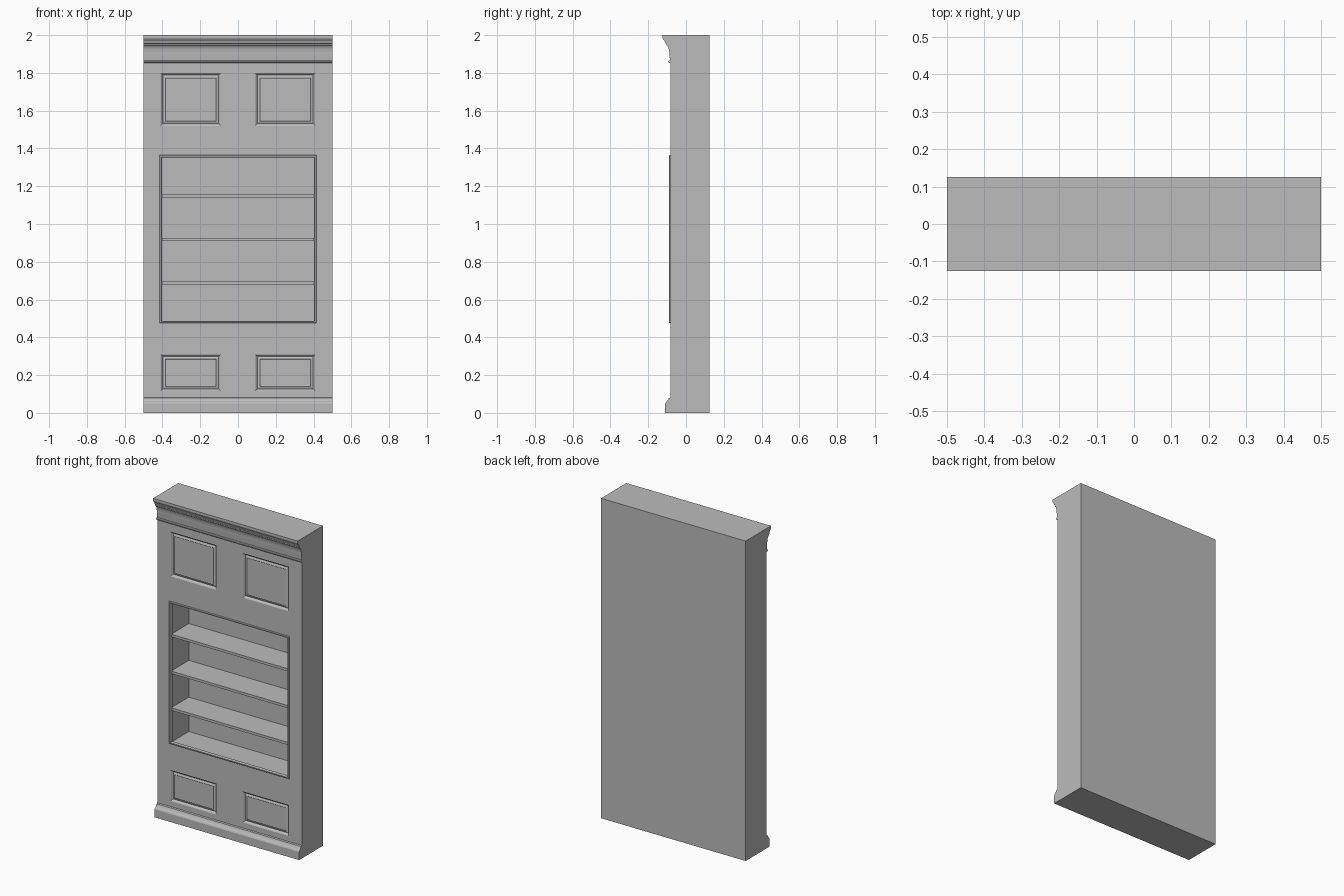
import bpy, bmesh, math

cube = bpy.data.objects.get("Cube")
if cube:
    bpy.data.objects.remove(cube, do_unlink=True)

GREY = (0.5, 0.5, 0.5, 1)
mat = bpy.data.materials.new("plain grey")
mat.use_nodes = True
mat.diffuse_color = GREY
mat.node_tree.nodes["Principled BSDF"].inputs["Base Color"].default_value = GREY

FRONT, BACK, HALF = -0.083, 0.125, 0.5


def finish(bm, name):
    bmesh.ops.recalc_face_normals(bm, faces=bm.faces)
    mesh = bpy.data.meshes.new(name)
    bm.to_mesh(mesh)
    bm.free()
    mesh.materials.append(mat)
    obj = bpy.data.objects.new(name, mesh)
    bpy.context.collection.objects.link(obj)
    return obj


def moulding(name, profile):
    """Sweep a closed (y, z) profile across the full width."""
    bm = bmesh.new()
    face = bm.faces.new([bm.verts.new((-HALF, y, z)) for y, z in profile])
    new = bmesh.ops.extrude_face_region(bm, geom=[face])["geom"]
    bm.faces.new([v for v in face.verts]) if not face.is_valid else None
    bmesh.ops.translate(bm, vec=(2 * HALF, 0, 0),
                        verts=[g for g in new if isinstance(g, bmesh.types.BMVert)])
    return finish(bm, name)


def box(name, x, y, z):
    bm = bmesh.new()
    bmesh.ops.create_cube(bm, size=1)
    for v in bm.verts:
        for i, (lo, hi) in enumerate((x, y, z)):
            v.co[i] = hi if v.co[i] > 0 else lo
    return finish(bm, name)


# Carcass: gridded front, panels and niche pushed in, sides and back closed
xs = (-HALF, -0.41, -0.09, 0.09, 0.41, HALF)
zs = (0, 0.115, 0.31, 0.48, 1.36, 1.52, 1.8, 2)
bm = bmesh.new()
grid = [[bm.verts.new((x, FRONT, z)) for x in xs] for z in zs]
cells = {}
for r in range(len(zs) - 1):
    for c in range(len(xs) - 1):
        cells[r, c] = bm.faces.new((grid[r][c], grid[r][c + 1],
                                    grid[r + 1][c + 1], grid[r + 1][c]))
rim = [e for e in bm.edges if e.is_boundary]
out = bmesh.ops.extrude_edge_only(bm, edges=rim)["geom"]
for v in out:
    if isinstance(v, bmesh.types.BMVert):
        v.co.y = BACK
bmesh.ops.holes_fill(bm, edges=[e for e in bm.edges if e.is_boundary])
bmesh.ops.recalc_face_normals(bm, faces=bm.faces)

# Raised-and-fielded panels: rounded lip, flat groove, bevelled centre field
for key in ((1, 1), (1, 3), (5, 1), (5, 3)):
    for width, depth in ((0.004, -0.002), (0.005, -0.008), (0.003, -0.002),
                         (0.014, 0.006), (0.003, -0.002)):
        bmesh.ops.inset_region(bm, faces=[cells[key]], thickness=width, depth=depth,
                               use_even_offset=True)

# Shelf niche
niche = [cells[3, c] for c in (1, 2, 3)]
new = bmesh.ops.extrude_face_region(bm, geom=niche)["geom"]
for v in new:
    if isinstance(v, bmesh.types.BMVert):
        v.co.y = 0.1
bmesh.ops.delete(bm, geom=[f for f in niche if f.is_valid], context="FACES")
bmesh.ops.dissolve_limit(bm, angle_limit=math.radians(0.5),
                         verts=bm.verts, edges=bm.edges)
finish(bm, "carcass")

# Slim bead around the niche
bm = bmesh.new()
loops = []
for grow, y in ((0.005, FRONT + 0.002), (0.005, FRONT - 0.004), (0.002, FRONT - 0.007),
                (-0.004, FRONT - 0.007), (-0.007, FRONT - 0.002), (-0.007, FRONT + 0.01),
                (0.001, FRONT + 0.01)):
    x, lo, hi = 0.41 + grow, 0.48 - grow, 1.36 + grow
    loops.append([bm.verts.new((px, y, pz))
                  for px, pz in ((-x, lo), (x, lo), (x, hi), (-x, hi))])
for a, b in zip(loops, loops[1:] + loops[:1]):
    for i in range(4):
        j = (i + 1) % 4
        bm.faces.new((a[i], a[j], b[j], b[i]))
finish(bm, "niche_bead")

# Three shelves
for i, top in enumerate((0.695, 0.925, 1.155)):
    box(f"shelf_{i + 1}", (-0.41, 0.41), (FRONT + 0.008, 0.1), (top - 0.016, top))

# Crown cornice: top fillet, small ogee, long cove
cove = [(-0.088 - 0.015 * (1 - math.sin(t * math.pi / 12)),
         1.945 - 0.045 * (1 - math.cos(t * math.pi / 12))) for t in range(7)]
moulding("crown_cornice",
         [(FRONT + 0.005, 2), (-0.125, 2), (-0.125, 1.986), (-0.121, 1.978),
          (-0.114, 1.97), (-0.109, 1.957), (-0.105, 1.954)] + cove +
         [(FRONT - 0.002, 1.866), (FRONT + 0.005, 1.866)])
moulding("cornice_bead",
         [(FRONT + 0.005, 1.866), (-0.09, 1.866), (-0.094, 1.862), (-0.094, 1.857),
          (-0.09, 1.853), (FRONT + 0.005, 1.851)])

# Skirting board with a stepped, curved top
moulding("skirting_board",
         [(FRONT + 0.005, 0), (-0.11, 0), (-0.11, 0.05), (-0.106, 0.058),
          (-0.1, 0.062), (-0.095, 0.07), (-0.092, 0.078), (FRONT, 0.081),
          (FRONT + 0.005, 0.081)])
